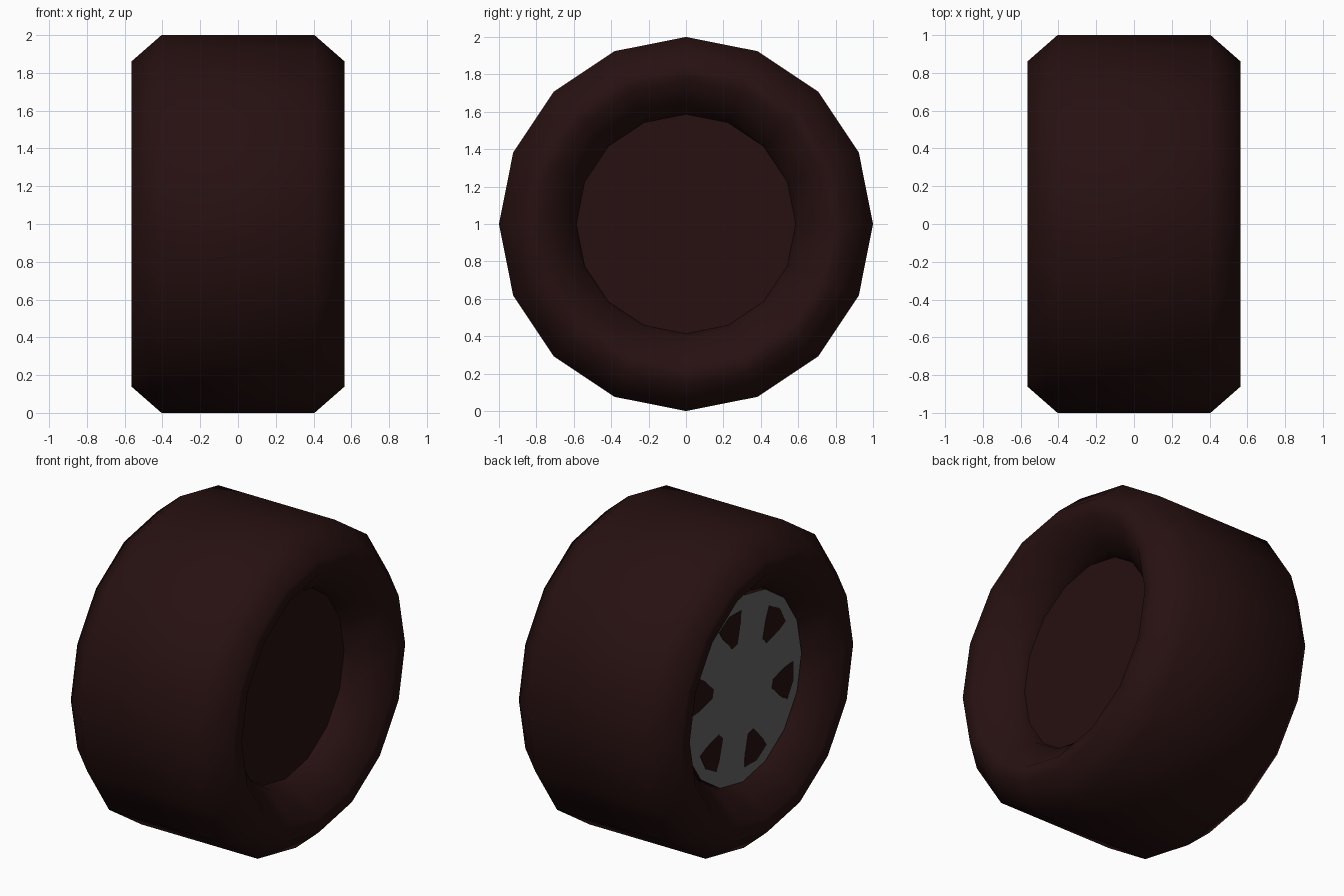
import bpy, bmesh
from math import sin, cos, pi, radians
from mathutils import Vector, Matrix

cube = bpy.data.objects.get("Cube")
if cube:
    bpy.data.objects.remove(cube, do_unlink=True)

SIDES = 16
AXLE = Vector((0, 0, 1))


def material(name, rgb):
    m = bpy.data.materials.new(name)
    m.use_nodes = True
    m.diffuse_color = (*rgb, 1)
    bsdf = next(n for n in m.node_tree.nodes if n.type == 'BSDF_PRINCIPLED')
    bsdf.inputs["Base Color"].default_value = (*rgb, 1)
    bsdf.inputs["Roughness"].default_value = 0.8
    return m


def finish(bm, name, mats, smooth=False):
    bmesh.ops.recalc_face_normals(bm, faces=bm.faces)
    for f in bm.faces:
        f.smooth = smooth
    me = bpy.data.meshes.new(name)
    bm.to_mesh(me)
    bm.free()
    for m in mats:
        me.materials.append(m)
    ob = bpy.data.objects.new(name, me)
    bpy.context.collection.objects.link(ob)
    return ob


rubber = material("dark_brown_rubber", (0.02, 0.0052, 0.0052))
metal = material("grey_metal", (0.13, 0.13, 0.137))

# Tyre: half cross-section (x, radius), mirrored, then spun about the axle
half = [(0.30, 0.58), (0.39, 0.60), (0.565, 0.77), (0.565, 0.86), (0.405, 1.0)]
profile = half + [(-x, r) for x, r in reversed(half)]
bm = bmesh.new()
verts = [bm.verts.new((x, 0, 1 + r)) for x, r in profile]
edges = [bm.edges.new((verts[i], verts[(i + 1) % len(verts)]))
         for i in range(len(verts))]
bmesh.ops.spin(bm, geom=verts + edges, cent=AXLE, axis=(1, 0, 0),
               angle=2 * pi, steps=SIDES, use_duplicate=False)
bmesh.ops.remove_doubles(bm, verts=bm.verts, dist=0.0005)
finish(bm, "tyre", [rubber], smooth=True)

# Hub: plain dark disc on the left, grey wheel face on the right
RIGHT, LEFT = -0.395, 0.33
bm = bmesh.new()
bmesh.ops.create_cone(
    bm, cap_ends=True, segments=SIDES, radius1=0.588, radius2=0.588,
    depth=LEFT - RIGHT,
    matrix=Matrix.Translation(AXLE + Vector(((LEFT + RIGHT) / 2, 0, 0)))
    @ Matrix.Rotation(pi / 2, 4, 'Y'))
bm.normal_update()
for f in bm.faces:
    f.material_index = 1 if f.normal.x < -0.9 else 0
finish(bm, "hub", [rubber, metal])

# Six dark openings between the spokes, as thin plates on the wheel face
outline = [(0.31, -5), (0.31, 5), (0.43, 12), (0.50, 13),
           (0.52, 0), (0.50, -13), (0.43, -12)]
bm = bmesh.new()
for k in range(6):
    turn = 60 * k - 15
    points = [(r, radians(a + turn)) for r, a in outline]
    face = bm.faces.new([
        bm.verts.new((RIGHT + 0.001, -r * sin(a), 1 + r * cos(a)))
        for r, a in points])
    out = bmesh.ops.extrude_face_region(bm, geom=[face])
    bmesh.ops.translate(
        bm, vec=(-0.005, 0, 0),
        verts=[v for v in out["geom"] if isinstance(v, bmesh.types.BMVert)])
finish(bm, "spoke_openings", [rubber])
